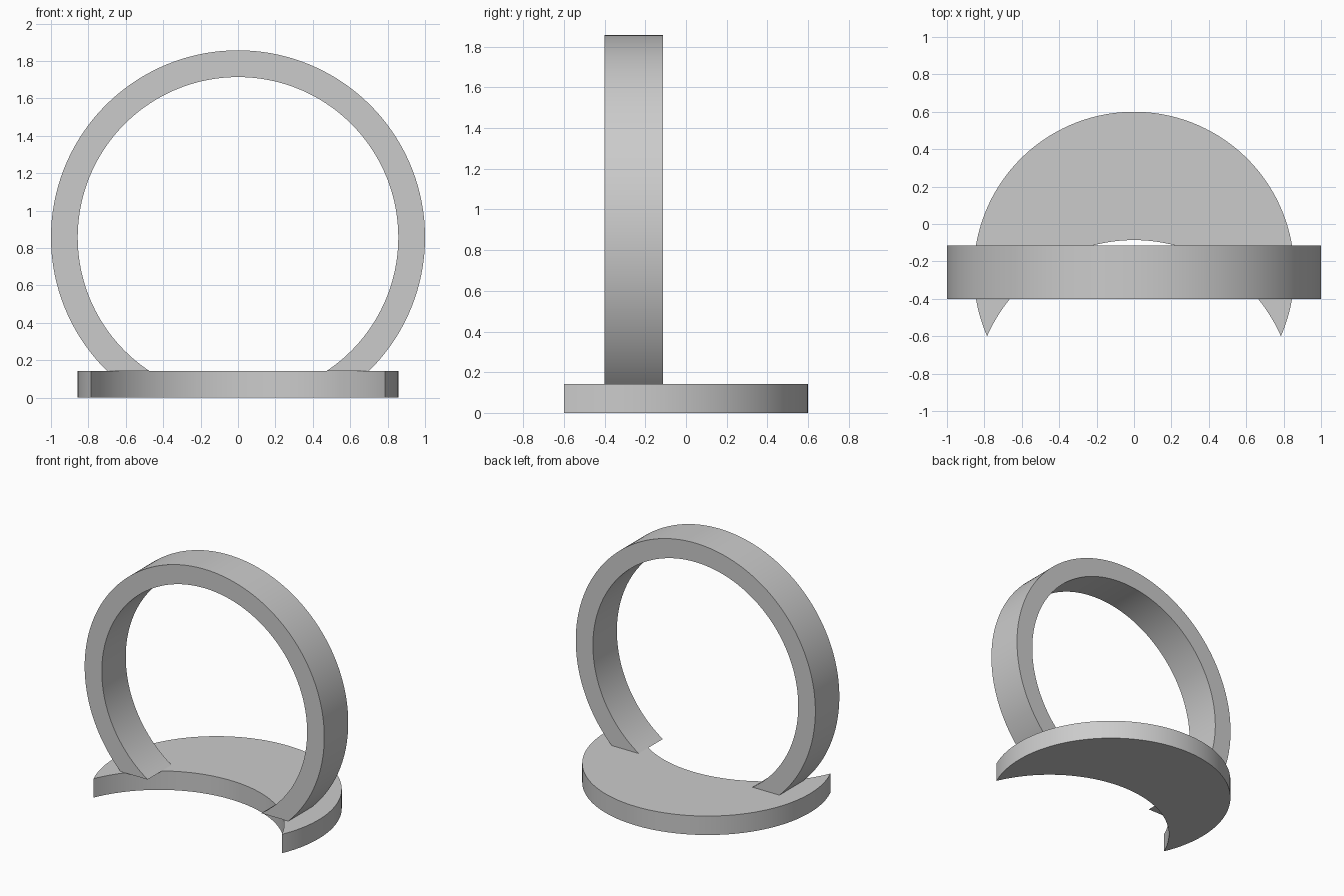
import bpy, bmesh
from math import sin, cos, pi, asin, acos

cube = bpy.data.objects.get("Cube")
if cube:
    bpy.data.objects.remove(cube, do_unlink=True)

# Shared dimensions
R_OUT, R_IN = 1.0, 0.857
BASE_H = 0.143
RING_Z = 0.857
RING_FRONT, RING_BACK = -0.4, -0.114
DISC_Y, TIP_Y = -0.257, -0.6

grey = bpy.data.materials.new("plain grey")
grey.use_nodes = True
colour = (0.6, 0.6, 0.6, 1)
grey.diffuse_color = colour
grey.node_tree.nodes["Principled BSDF"].inputs["Base Color"].default_value = colour


def arc(cx, cy, r, start, end, n):
    """Points on a circular arc, both ends included."""
    steps = [start + (end - start) * i / n for i in range(n + 1)]
    return [(cx + r * cos(a), cy + r * sin(a)) for a in steps]


def band(name, side_a, side_b, place, depth):
    """Extrude the strip between two matching point rows into a solid."""
    bm = bmesh.new()
    va = [bm.verts.new(place(*p)) for p in side_a]
    vb = [bm.verts.new(place(*p)) for p in side_b]
    for i in range(len(va) - 1):
        bm.faces.new((va[i], va[i + 1], vb[i + 1], vb[i]))
    bmesh.ops.remove_doubles(bm, verts=bm.verts, dist=1e-5)
    ext = bmesh.ops.extrude_face_region(bm, geom=bm.faces[:], use_keep_orig=True)
    moved = [g for g in ext["geom"] if isinstance(g, bmesh.types.BMVert)]
    bmesh.ops.translate(bm, verts=moved, vec=depth)
    bmesh.ops.recalc_face_normals(bm, faces=bm.faces)
    mesh = bpy.data.meshes.new(name)
    bm.to_mesh(mesh)
    bm.free()
    mesh.materials.append(grey)
    obj = bpy.data.objects.new(name, mesh)
    bpy.context.collection.objects.link(obj)
    bpy.ops.object.select_all(action="DESELECT")
    obj.select_set(True)
    bpy.context.view_layer.objects.active = obj
    bpy.ops.object.shade_smooth_by_angle(angle=pi / 6)
    return obj


# Crescent base: a disc with an equal disc bitten out of its front
tip = asin((TIP_Y - DISC_Y) / R_IN)
outer = arc(0, DISC_Y, R_IN, tip, pi - tip, 128)
bite = arc(0, 2 * TIP_Y - DISC_Y, R_IN, -tip, pi + tip, 128)
band("crescent_base", outer, bite, lambda x, y: (x, y, 0), (0, 0, BASE_H))

# Upright ring: open at the bottom, both ends cut level with the base top
drop = RING_Z - BASE_H
a_out, a_in = -asin(drop / R_OUT), -asin(drop / R_IN)
ring_out = arc(0, RING_Z, R_OUT, a_out, pi - a_out, 160)
ring_in = arc(0, RING_Z, R_IN, a_in, pi - a_in, 160)
band("upright_ring", ring_out, ring_in,
     lambda x, z: (x, RING_FRONT, z), (0, RING_BACK - RING_FRONT, 0))
